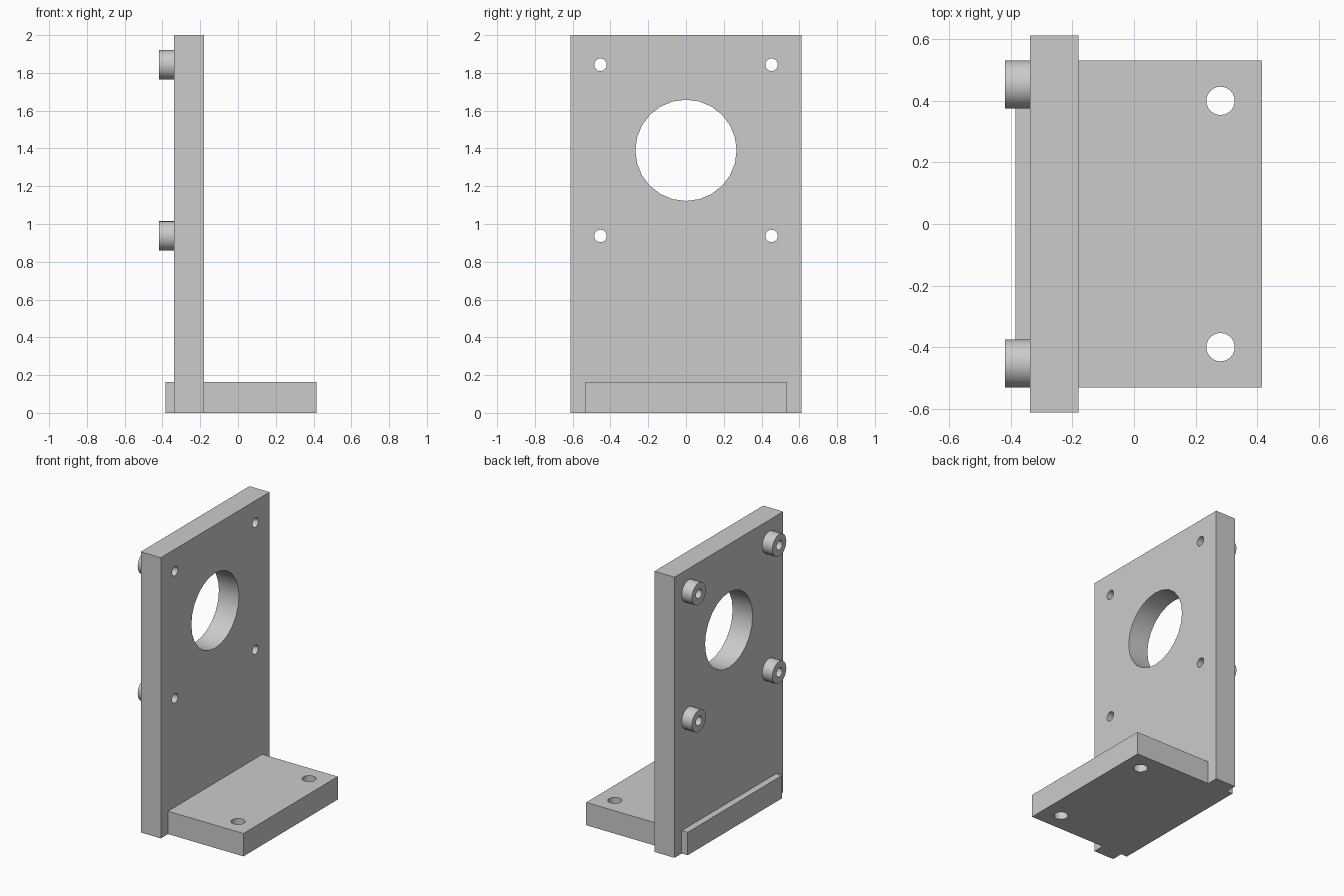
import bpy
import math

cube = bpy.data.objects.get("Cube")
if cube:
    bpy.data.objects.remove(cube, do_unlink=True)

# Single grey material
grey = bpy.data.materials.new("plain grey")
grey.use_nodes = True
colour = (0.6, 0.6, 0.6, 1)
grey.diffuse_color = colour
grey.node_tree.nodes["Principled BSDF"].inputs["Base Color"].default_value = colour


def box(name, low, high):
    centre = [(a + b) / 2 for a, b in zip(low, high)]
    bpy.ops.mesh.primitive_cube_add(size=1, location=centre)
    ob = bpy.context.object
    ob.name = name
    ob.scale = [b - a for a, b in zip(low, high)]
    bpy.ops.object.transform_apply(location=False, rotation=False, scale=True)
    ob.data.materials.append(grey)
    return ob


def cylinder(name, radius, depth, centre, along_x=True, sides=24):
    turn = (0, math.pi / 2, 0) if along_x else (0, 0, 0)
    bpy.ops.mesh.primitive_cylinder_add(vertices=sides, radius=radius, depth=depth,
                                        location=centre, rotation=turn)
    ob = bpy.context.object
    ob.name = name
    ob.data.materials.append(grey)
    return ob


def cut(target, cutters):
    bpy.context.view_layer.objects.active = target
    for cutter in cutters:
        mod = target.modifiers.new("cut", "BOOLEAN")
        mod.operation = "DIFFERENCE"
        mod.solver = "EXACT"
        mod.object = cutter
        bpy.ops.object.modifier_apply(modifier=mod.name)
        bpy.data.objects.remove(cutter, do_unlink=True)


def smooth(ob):
    bpy.ops.object.select_all(action="DESELECT")
    ob.select_set(True)
    bpy.context.view_layer.objects.active = ob
    bpy.ops.object.shade_smooth_by_angle(angle=math.radians(35))


WALL_BACK, WALL_FRONT = -0.338, -0.18
BOSS_END = -0.419
BASE_LOW, BASE_HIGH = (-0.385, -0.531, 0), (0.415, 0.531, 0.163)
spots = [(y, z) for y in (-0.453, 0.453) for z in (0.937, 1.843)]

# Upright plate with shaft opening, screw holes and a slot for the base
wall = box("upright_plate", (WALL_BACK, -0.612, 0), (WALL_FRONT, 0.612, 2))
cutters = [cylinder("opening_cutter", 0.268, 1, (-0.26, 0, 1.39))]
cutters += [cylinder("screw_cutter", 0.033, 1, (-0.26, y, z)) for y, z in spots]
cutters.append(box("slot_cutter", (-0.6, BASE_LOW[1], -0.2), (0.2, BASE_HIGH[1], BASE_HIGH[2])))
cut(wall, cutters)
smooth(wall)

# Base plate passing through the slot, with two mounting holes
base = box("base_plate", BASE_LOW, BASE_HIGH)
cut(base, [cylinder("mount_cutter", 0.046, 1, (0.281, y, 0.08), False) for y in (-0.4, 0.4)])
smooth(base)

# Hollow spacers on the back of the upright plate
for y, z in spots:
    middle = ((BOSS_END + WALL_BACK) / 2, y, z)
    spacer = cylinder("spacer", 0.078, WALL_BACK - BOSS_END, middle)
    cut(spacer, [cylinder("spacer_cutter", 0.033, 1, middle)])
    smooth(spacer)
